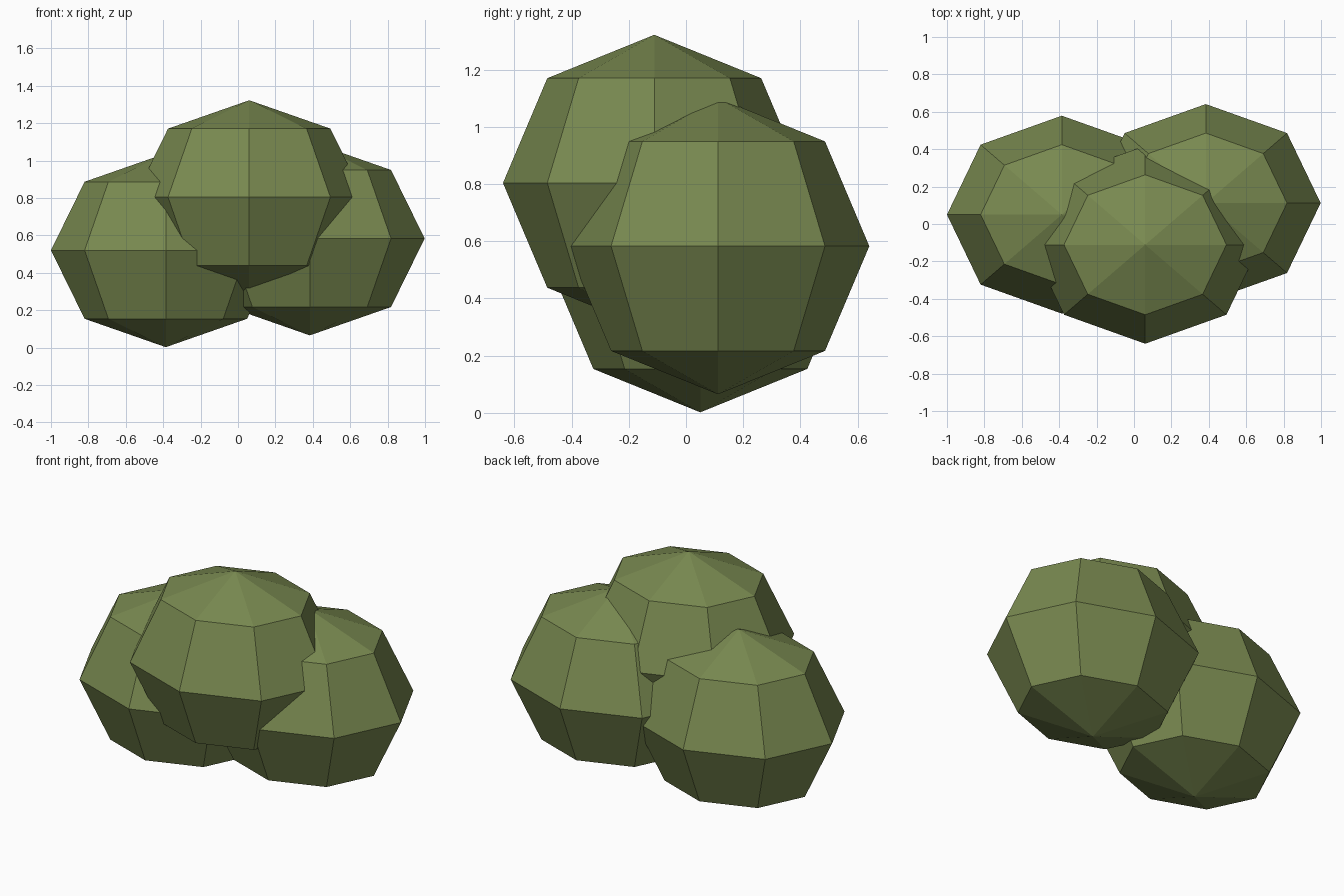
import bpy
import bmesh
from mathutils import Matrix

cube = bpy.data.objects.get("Cube")
if cube:
    bpy.data.objects.remove(cube, do_unlink=True)

# Leaf colour
LEAF_GREEN = (0.19, 0.25, 0.08, 1.0)
leaf = bpy.data.materials.new("leaf_green")
leaf.use_nodes = True
leaf.diffuse_color = LEAF_GREEN
bsdf = next(n for n in leaf.node_tree.nodes if n.type == "BSDF_PRINCIPLED")
bsdf.inputs["Base Color"].default_value = LEAF_GREEN
bsdf.inputs["Roughness"].default_value = 0.9

# Every clump is the same flat-shaded, slightly stretched low-poly ball
RADII = (0.614, 0.529, 0.518)


def leaf_clump(name, centre):
    mesh = bpy.data.meshes.new(name)
    bm = bmesh.new()
    bmesh.ops.create_uvsphere(bm, u_segments=8, v_segments=4, radius=1.0,
                              matrix=Matrix.Diagonal((*RADII, 1.0)))
    bmesh.ops.recalc_face_normals(bm, faces=bm.faces)
    bm.to_mesh(mesh)
    bm.free()
    mesh.materials.append(leaf)
    clump = bpy.data.objects.new(name, mesh)
    clump.location = centre
    bpy.context.collection.objects.link(clump)
    return clump


# Two lower clumps side by side, one resting on top towards the front
leaf_clump("right_leaf_clump", (-0.386, 0.05, 0.52))
leaf_clump("left_leaf_clump", (0.384, 0.112, 0.583))
leaf_clump("top_leaf_clump", (0.06, -0.111, 0.804))
